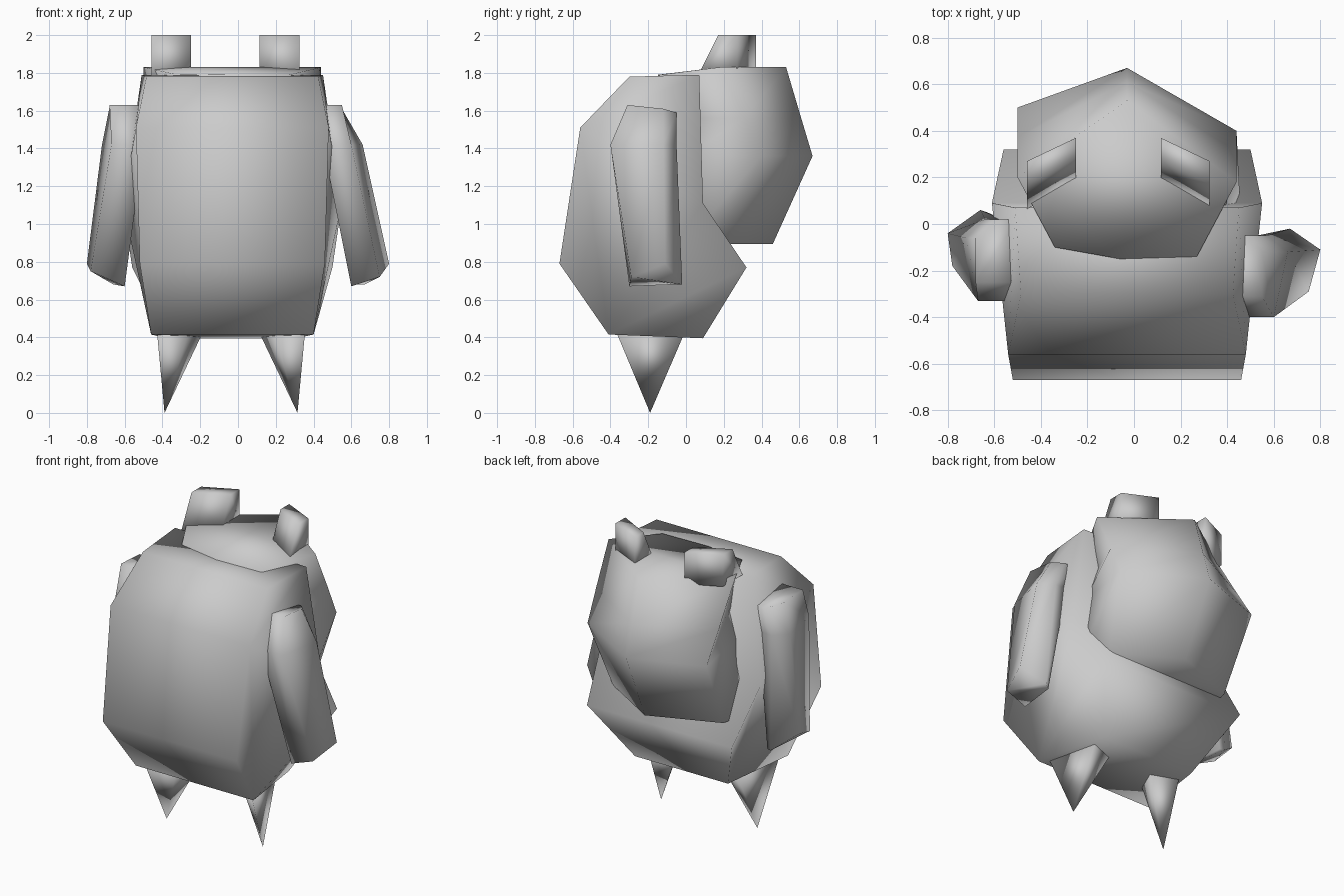
import bpy
import bmesh

cube = bpy.data.objects.get("Cube")
if cube:
    bpy.data.objects.remove(cube, do_unlink=True)

GREY = (0.6, 0.6, 0.6, 1)
grey = bpy.data.materials.new("plain grey")
grey.use_nodes = True
grey.diffuse_color = GREY
grey.node_tree.nodes["Principled BSDF"].inputs["Base Color"].default_value = GREY


def loft(name, rings):
    """Skin a closed solid through rings of equal length; a one-point last ring is a tip."""
    bm = bmesh.new()
    loops = [[bm.verts.new(p) for p in ring] for ring in rings]
    for a, b in zip(loops, loops[1:]):
        n = len(a)
        for i in range(n):
            j = (i + 1) % n
            bm.faces.new([a[i], a[j], b[0]] if len(b) == 1 else [a[i], a[j], b[j], b[i]])
    for cap in (loops[0], loops[-1]):
        if len(cap) > 2:
            bm.faces.new(cap)
    bmesh.ops.recalc_face_normals(bm, faces=bm.faces[:])
    for face in bm.faces:
        face.smooth = True
    mesh = bpy.data.meshes.new(name)
    bm.to_mesh(mesh)
    bm.free()
    mesh.materials.append(grey)
    obj = bpy.data.objects.new(name, mesh)
    bpy.context.collection.objects.link(obj)
    return obj


def flat(z, points):
    return [(x, y, z) for x, y in points]


def mirror(points, side, middle):
    """Reflect points to the other side of a middle plane when side is -1."""
    return [(middle + side * (x - middle), y, z) for x, y, z in points]


# Body: side profile as (y, z, half width), spanned across x
MID = -0.03
profile = [(-.30, 1.78, .455), (-.56, 1.51, .51), (-.67, .79, .49), (-.41, .415, .43),
           (.09, .395, .34), (.32, .77, .53), (.09, 1.11, .58), (.07, 1.79, .48)]
loft("body", [[(MID + side * w, y, z) for y, z, w in profile] for side in (1, -1)])

# Rear hump, sunk into the back of the body and pinched where it meets the shoulders
loft("rear_hump", [
    flat(.895, [(.46, 0), (.38, .22), (-.02, .46), (-.47, .28), (-.52, 0), (-.03, -.05)]),
    flat(1.36, [(.38, 0), (.44, .4), (-.03, .67), (-.5, .5), (-.41, 0), (-.03, -.1)]),
    flat(1.56, [(.31, 0), (.44, .31), (-.03, .61), (-.5, .37), (-.35, 0), (-.03, -.1)]),
    [(.27, -.14, 1.79), (.44, .18, 1.83), (-.03, .53, 1.83),
     (-.5, .2, 1.83), (-.34, -.1, 1.795), (-.06, -.15, 1.79)]])

# Arms: tip, elbow and shoulder sections
loft("left_arm", [
    [(.8, -.11, .79), (.67, -.02, .68), (.62, -.06, .68), (.6, -.3, .67), (.75, -.29, .72)],
    flat(1.42, [(.66, -.12), (.57, -.05), (.48, -.06), (.45, -.4), (.6, -.4)]),
    [(.55, -.12, 1.61), (.5, -.05, 1.59), (.4, -.05, 1.59), (.4, -.31, 1.63), (.55, -.31, 1.63)]])
loft("right_arm", [
    [(-.8, -.04, .79), (-.66, .06, .68), (-.63, .05, .68), (-.6, -.2, .67), (-.78, -.18, .75)],
    flat(1.42, [(-.72, -.06), (-.64, .02), (-.54, .01), (-.5, -.33), (-.67, -.33)]),
    [(-.68, -.06, 1.62), (-.6, .02, 1.59), (-.5, .02, 1.59), (-.5, -.25, 1.63), (-.68, -.25, 1.63)]])

# Ears and pointed legs, one on each side
for name, side in (("left", 1), ("right", -1)):
    loft(name + "_ear", [
        mirror(flat(1.79, [(.115, .18), (.325, .065), (.325, .27), (.115, .37)]), side, -.067),
        mirror(flat(2.0, [(.115, .28), (.325, .17), (.325, .27), (.115, .37)]), side, -.067)])
    loft(name + "_leg", [
        mirror(flat(.43, [(.355, -.37), (.19, -.25), (.11, -.08), (.29, -.005)]), side, -.037),
        mirror([(.315, -.19, 0)], side, -.037)])
